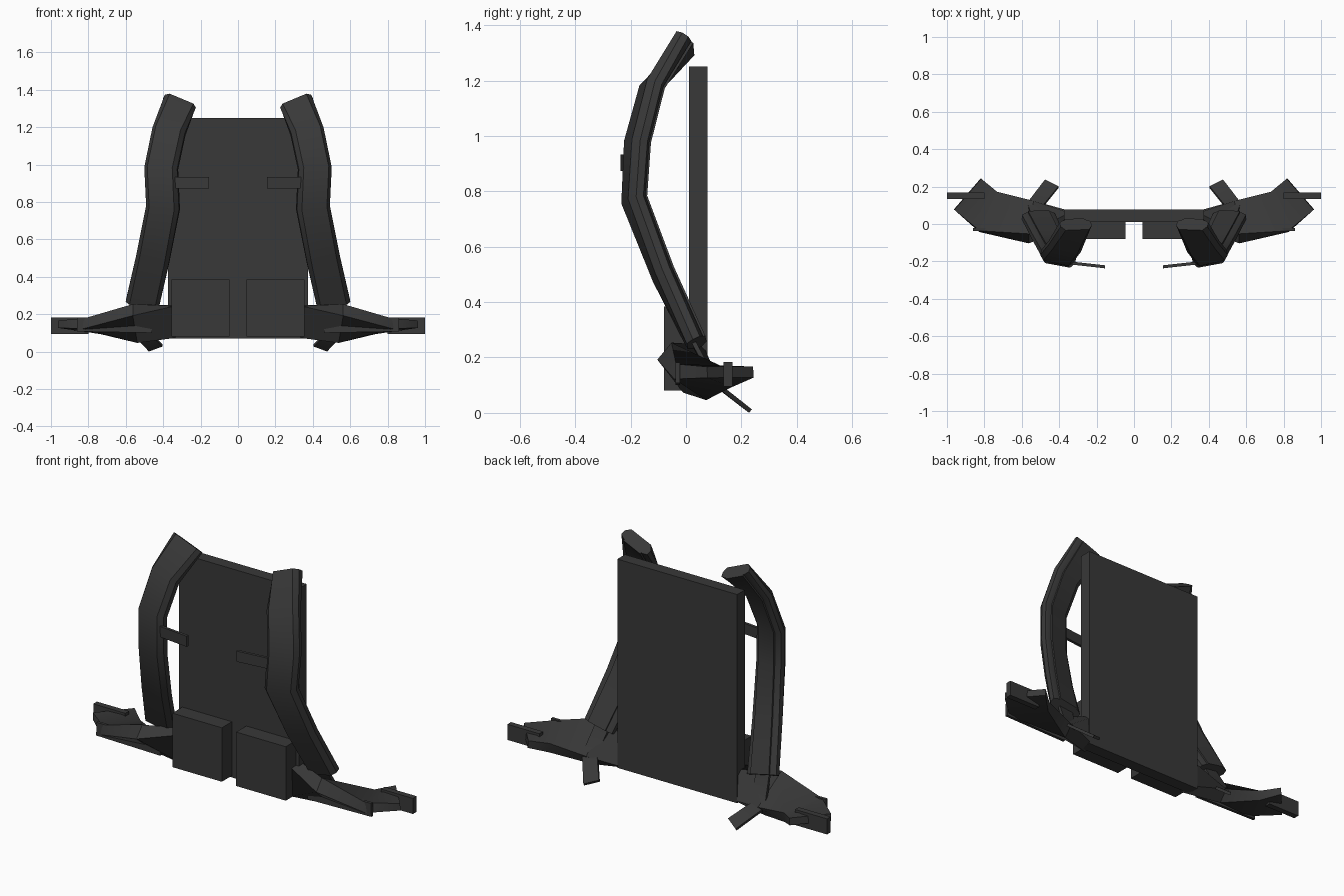
import bpy, bmesh, math
from mathutils import Vector

if "Cube" in bpy.data.objects:
    bpy.data.objects.remove(bpy.data.objects["Cube"])

fabric = bpy.data.materials.new("charcoal_fabric")
fabric.diffuse_color = (0.040, 0.040, 0.040, 1)
fabric.use_nodes = True
fabric.node_tree.nodes["Principled BSDF"].inputs["Base Color"].default_value = fabric.diffuse_color

BOX = [(-.5, -.5), (.5, -.5), (.5, .5), (-.5, .5)]
PAD = [(-.5, -.1), (-.38, -.5), (.38, -.5), (.5, -.1), (.5, .32), (.36, .5), (-.36, .5), (-.5, .32)]


def finish(name, bm, mirror, smooth):
    bmesh.ops.recalc_face_normals(bm, faces=bm.faces)
    me = bpy.data.meshes.new(name)
    bm.to_mesh(me)
    bm.free()
    me.materials.append(fabric)
    ob = bpy.data.objects.new(name, me)
    bpy.context.collection.objects.link(ob)
    if mirror:
        ob.modifiers.new("Mirror", 'MIRROR').use_clip = False
    if smooth:
        bpy.ops.object.select_all(action='DESELECT')
        ob.select_set(True)
        bpy.context.view_layer.objects.active = ob
        bpy.ops.object.shade_smooth_by_angle(angle=math.radians(35))
    return ob


def box(name, lo, hi, mirror=False):
    bm = bmesh.new()
    bmesh.ops.create_cube(bm, size=1)
    for v in bm.verts:
        v.co = [lo[i] + (v.co[i] + .5) * (hi[i] - lo[i]) for i in range(3)]
    return finish(name, bm, mirror, False)


def sweep(name, stations, profile=BOX, offset=0.0):
    """Sweep a profile along stations of (centre, width direction, width, thickness)."""
    bm = bmesh.new()
    pts = [Vector(s[0]) for s in stations]
    rings = []
    for i, (c, d, w, t) in enumerate(stations):
        tan = (pts[min(i + 1, len(pts) - 1)] - pts[max(i - 1, 0)]).normalized()
        d = Vector(d)
        d = (d - tan * d.dot(tan)).normalized()
        n = d.cross(tan)
        rings.append([bm.verts.new(pts[i] + d * u * w + n * (v * t + offset)) for u, v in profile])
    k = len(profile)
    for a, b in zip(rings, rings[1:]):
        for j in range(k):
            bm.faces.new((a[j], a[(j + 1) % k], b[(j + 1) % k], b[j]))
    bm.faces.new(rings[0])
    bm.faces.new(rings[-1])
    return finish(name, bm, True, True)


# Back panel and lumbar pads
box("back_panel", (-.375, .01, .07), (.375, .078, 1.25))
box("lumbar_pad", (.045, -.08, .08), (.355, .012, .385), True)

# Shoulder straps: padded body with a raised webbing strip on its front
path = [((.31, -.005, 1.335), (.18, -.03, .04)), ((.37, -.125, 1.18), (.97, .15, .06)),
        ((.412, -.178, .98), (.97, .2, 0)), ((.402, -.190, .77), (.97, .2, 0)),
        ((.455, -.085, .50), (.97, .15, 0)), ((.512, .035, .25), (1, .05, 0))]
sweep("shoulder_strap", [(c, d, .18, .065) for c, d in path], PAD)
sweep("shoulder_strap_webbing", [(c, d, .115, .014) for c, d in path], BOX, .034)

# Chest strap stubs
sweep("chest_strap", [((.155, -.229, .903), (0, 0, 1), .06, .016),
                      ((.37, -.205, .903), (0, 0, 1), .06, .016)])

# Hip belt wings: twist from upright at the panel to flat at the tip
sweep("hip_wing", [((.34, .025, .16), (0, .05, -1), .17, .08),
                   ((.55, .01, .15), (0, .75, -.62), .23, .08),
                   ((.78, .065, .135), (-.09, .22, -.03), .23, .055),
                   ((.89, .16, .147), (-.15, .16, 0), .22, .04)])

# Hip belt webbing and end buckle
sweep("hip_webbing", [((.46, -.03, .14), (0, 0, 1), .08, .016),
                      ((.86, -.03, .145), (0, 0, 1), .075, .016)])
box("hip_buckle", (.80, .135, .095), (1.0, .168, .183), True)

# Loose adjuster webbing below each shoulder strap
sweep("adjuster_webbing", [((.50, .025, .26), (1, 0, 0), .085, .016),
                           ((.53, .10, .11), (1, .1, 0), .085, .016),
                           ((.44, .215, .02), (.9, .4, -.3), .085, .016)])
